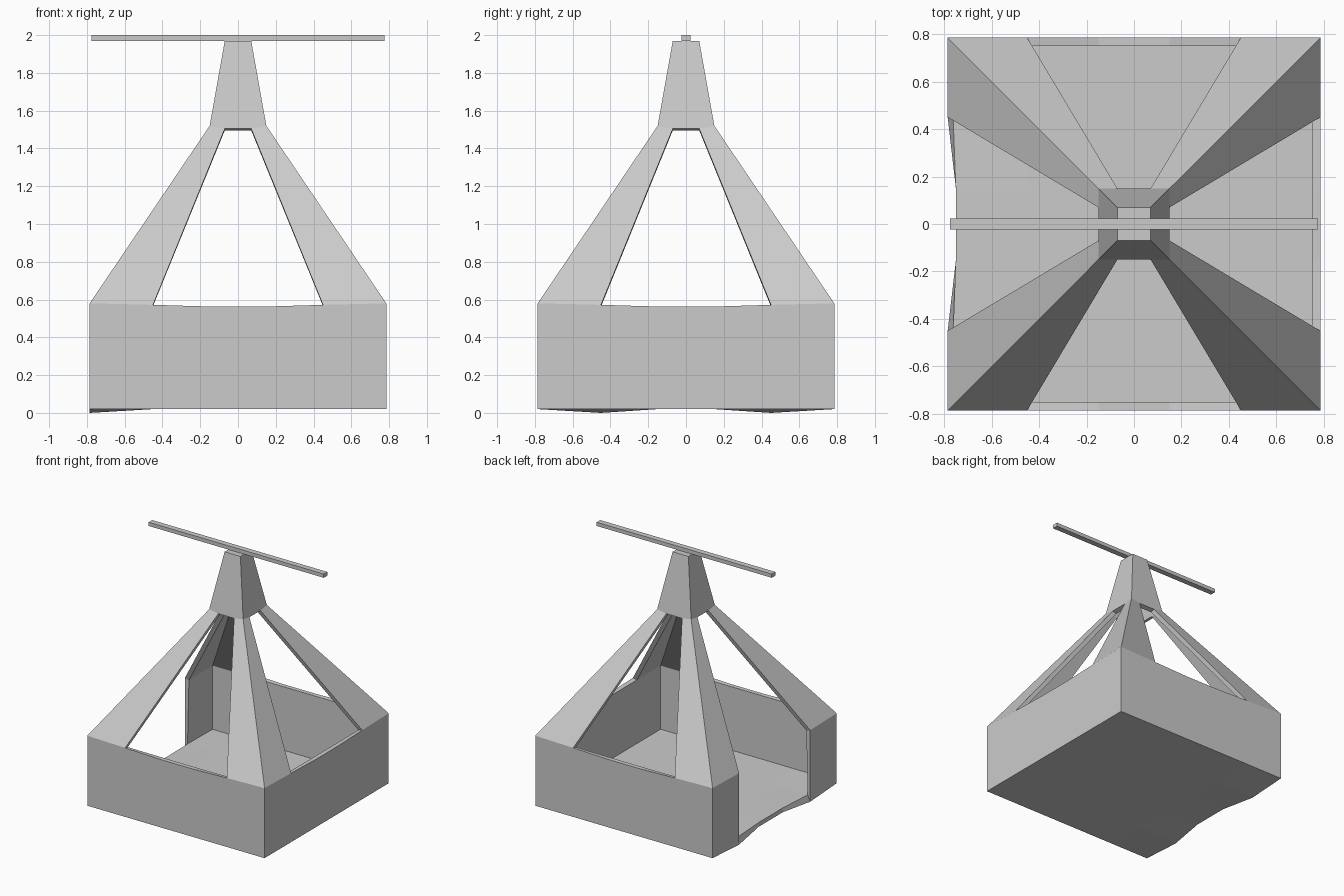
import bpy, bmesh
from mathutils import Matrix, Vector

cube = bpy.data.objects.get("Cube")
if cube:
    bpy.data.objects.remove(cube, do_unlink=True)

grey = bpy.data.materials.new("plain grey")
grey.use_nodes = True
colour = (0.6, 0.6, 0.6, 1)
grey.diffuse_color = colour
grey.node_tree.nodes["Principled BSDF"].inputs["Base Color"].default_value = colour

HALF, NECK, TIP = 0.785, 0.15, 0.07
COLS = [-HALF, -0.45, -0.15, 0.15, 0.45, HALF]
BASE_Z, CAP_Z = 0.02, 1.97
RIM_Z = [0.58, 0.572, 0.563, 0.563, 0.572, 0.58]


def make_object(name, bm):
    mesh = bpy.data.meshes.new(name)
    bm.to_mesh(mesh)
    bm.free()
    mesh.materials.append(grey)
    obj = bpy.data.objects.new(name, mesh)
    bpy.context.collection.objects.link(obj)
    return obj


def face(bm, points, turn=Matrix()):
    bm.faces.new([bm.verts.new(turn @ Vector(p)) for p in points])


# Basket, corner struts and neck as one thin shell
bm = bmesh.new()
for side in range(4):
    turn = Matrix.Rotation(side * 1.5707963, 4, "Z")
    doorway = side == 3
    # walls, left open in the middle on the doorway side
    for i in range(5):
        if doorway and 0 < i < 4:
            continue
        a, b = COLS[i], COLS[i + 1]
        face(bm, [(a, -HALF, BASE_Z), (b, -HALF, BASE_Z),
                  (b, -HALF, RIM_Z[i + 1]), (a, -HALF, RIM_Z[i])], turn)
    # half a strut at each end of the wall
    outer, inner = (NECK, -NECK, 1.52), (TIP, -NECK, 1.505)
    face(bm, [(COLS[4], -HALF, RIM_Z[4]), (HALF, -HALF, RIM_Z[5]), outer, inner], turn)
    flip = lambda p: (-p[0], p[1], p[2])
    face(bm, [(-HALF, -HALF, RIM_Z[0]), (COLS[1], -HALF, RIM_Z[1]),
              flip(inner), flip(outer)], turn)
    # tapered neck
    face(bm, [flip(outer), flip(inner), inner, outer,
              (TIP, -TIP, CAP_Z), (-TIP, -TIP, CAP_Z)], turn)

# neck cap and floor grid
face(bm, [(-TIP, -TIP, CAP_Z), (TIP, -TIP, CAP_Z), (TIP, TIP, CAP_Z), (-TIP, TIP, CAP_Z)])
for i in range(5):
    for j in range(5):
        x0, x1, y0, y1 = COLS[i], COLS[i + 1], COLS[j], COLS[j + 1]
        face(bm, [(x0, y0, BASE_Z), (x0, y1, BASE_Z), (x1, y1, BASE_Z), (x1, y0, BASE_Z)])
bmesh.ops.remove_doubles(bm, verts=bm.verts, dist=0.001)

# worn doorway sill: sags beside the posts, recessed in the middle
for v in bm.verts:
    if v.co.x < -0.78 and v.co.z < 0.1:
        if abs(v.co.y) < 0.2:
            v.co.x = -0.75
        elif abs(v.co.y) < 0.5:
            v.co.z = 0
shell = make_object("basket_frame", bm)
solid = shell.modifiers.new("thickness", "SOLIDIFY")
solid.thickness = 0.035
solid.offset = -1
solid.use_even_offset = True

# Crossbar resting on the neck
bm = bmesh.new()
bmesh.ops.create_cube(bm, size=1)
bmesh.ops.scale(bm, vec=(1.55, 0.045, 0.03), verts=bm.verts)
bmesh.ops.translate(bm, vec=(0, 0, 1.985), verts=bm.verts)
make_object("crossbar", bm)
